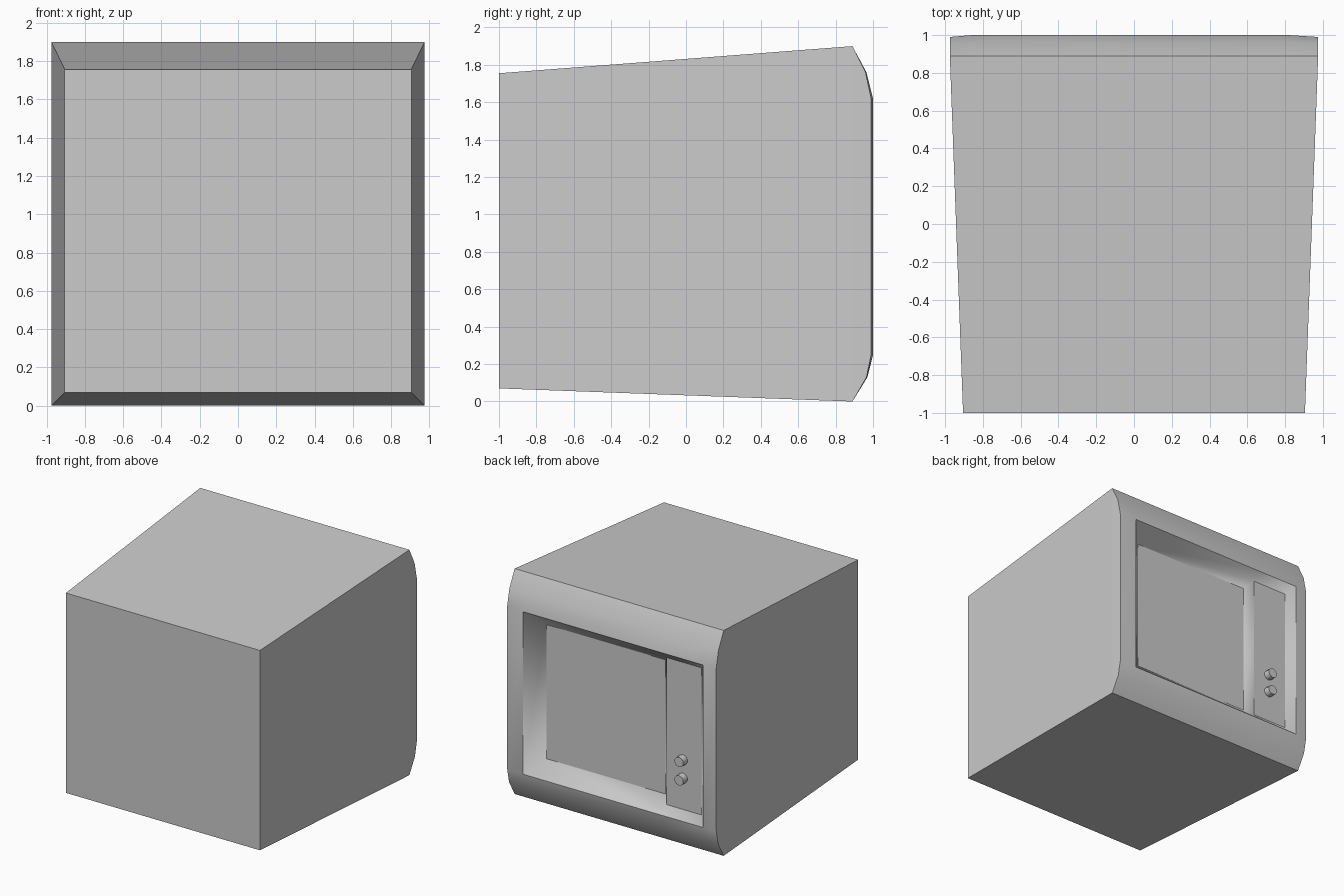
import bpy, bmesh
from math import radians

if "Cube" in bpy.data.objects:
    bpy.data.objects.remove(bpy.data.objects["Cube"])


def make_object(name, faces, smooth=()):
    """Mesh from point-loops; loops whose index is in `smooth` are shaded smooth."""
    bm = bmesh.new()
    for i, pts in enumerate(faces):
        f = bm.faces.new([bm.verts.new(p) for p in pts])
        f.smooth = i in smooth
    bmesh.ops.remove_doubles(bm, verts=bm.verts, dist=1e-4)
    if len(bm.faces) > 1:
        bmesh.ops.recalc_face_normals(bm, faces=bm.faces)
    # keep the rim of the opening crisp
    for e in bm.edges:
        if all(abs(v.co.y - 1) < 1e-4 and
               (min(abs(v.co.z - Z0), abs(v.co.z - Z1)) < 1e-4) for v in e.verts):
            a, b = e.verts
            on_side = abs(a.co.x - b.co.x) < 1e-4
            if not on_side or min(abs(a.co.x - XL), abs(a.co.x - XR)) < 1e-4:
                e.smooth = False
    me = bpy.data.meshes.new(name)
    bm.to_mesh(me)
    bm.free()
    ob = bpy.data.objects.new(name, me)
    bpy.context.collection.objects.link(ob)
    return ob


def rect(x0, x1, z0, z1, y):
    """Corners, seen from behind the set: low-left, low-right, up-right, up-left."""
    return [(x0, y, z0), (x1, y, z0), (x1, y, z1), (x0, y, z1)]


# Opening, screen and control panel extents
XL, XR, Z0, Z1 = 0.82, -0.86, 0.25, 1.62
XM = -0.474
screen = rect(0.69, -0.42, 0.365, 1.495, 0.87)
panel = rect(XM, -0.80, 0.315, 1.555, 0.935)
hole = rect(XL, XR, Z0, Z1, 1.0)
mid_low, mid_up = (XM, 1.0, Z0), (XM, 1.0, Z1)

# Tapered cabinet shell
small = rect(0.905, -0.905, 0.07, 1.755, -1.0)
large = rect(0.975, -0.975, 0.0, 1.9, 0.89)
faces = [small]
for i in range(4):
    j = (i + 1) % 4
    faces.append([small[i], small[j], large[j], large[i]])

# Rounded bezel: rows of (z, y at the outer edge, y at the inner columns)
rows = [(0.0, 0.89, 0.89), (0.13, 0.965, 0.97), (Z0, 0.99, 1.0),
        (Z1, 0.99, 1.0), (1.76, 0.96, 0.965), (1.9, 0.89, 0.89)]
cols = [0.975, XL, XM, XR, -0.975]
grid = [[(x, r[1] if abs(x) > 0.97 else r[2], r[0]) for x in cols] for r in rows]
for s in (0, -1):
    faces.append([row[s] for row in grid])
first_smooth = len(faces)
for r in range(5):
    for c in range(4):
        if r == 2 and c in (1, 2):
            continue
        faces.append([grid[r][c], grid[r][c + 1], grid[r + 1][c + 1], grid[r + 1][c]])

# Sloping walls around the screen and the control panel
faces += [
    [hole[0], screen[0], screen[3], hole[3]],
    [hole[0], mid_low, panel[0], screen[1], screen[0]],
    [hole[3], mid_up, panel[3], screen[2], screen[3]],
    [screen[1], panel[0], panel[3], screen[2]],
    [mid_low, hole[1], panel[1], panel[0]],
    [mid_up, hole[2], panel[2], panel[3]],
    [panel[1], hole[1], hole[2], panel[2]],
]
make_object("cabinet", faces, range(first_smooth, len(faces)))

# Flat glass and control panel
make_object("screen", [screen])
make_object("control_panel", [panel])

# Two knobs
for name, z in (("upper_knob", 0.735), ("lower_knob", 0.58)):
    bpy.ops.mesh.primitive_cylinder_add(vertices=10, radius=0.042, depth=0.06,
                                        location=(-0.627, 0.96, z),
                                        rotation=(radians(90), 0, 0))
    knob = bpy.context.object
    knob.name = name
    bpy.ops.object.shade_smooth_by_angle(angle=radians(40))
